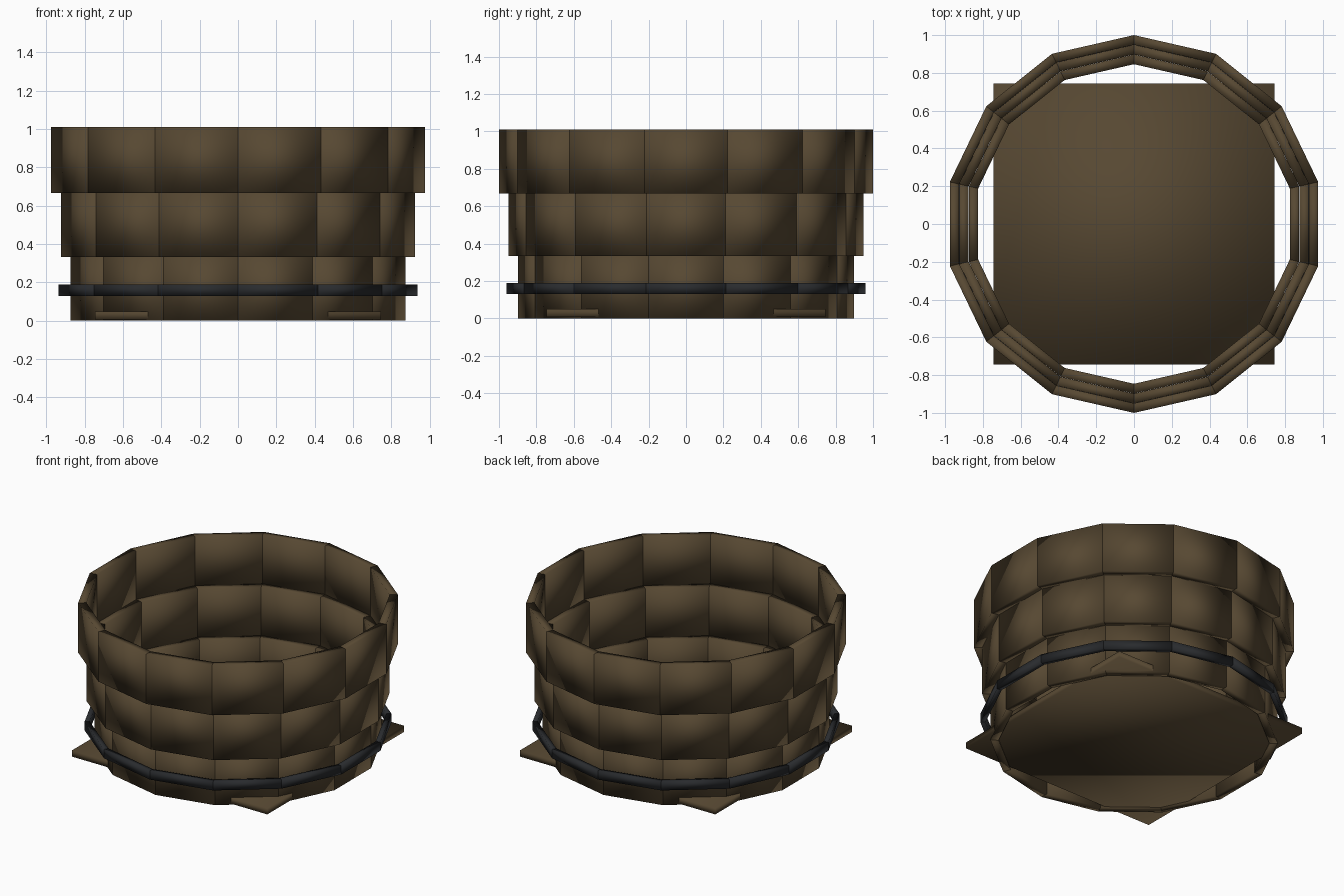
import bpy
import bmesh
from math import cos, sin, pi

cube = bpy.data.objects.get("Cube")
if cube:
    bpy.data.objects.remove(cube, do_unlink=True)

SIDES = 14


def make_material(name, colour):
    mat = bpy.data.materials.new(name)
    mat.use_nodes = True
    mat.diffuse_color = (*colour, 1)
    bsdf = mat.node_tree.nodes["Principled BSDF"]
    bsdf.inputs["Base Color"].default_value = (*colour, 1)
    bsdf.inputs["Roughness"].default_value = 0.8
    return mat


wood = make_material("dark brown wood", (0.095, 0.065, 0.032))
iron = make_material("black iron", (0.022, 0.024, 0.027))


def finish(name, bm, mat):
    """Turn a bmesh into a softly shaded object."""
    bmesh.ops.recalc_face_normals(bm, faces=bm.faces)
    for face in bm.faces:
        face.smooth = True
    mesh = bpy.data.meshes.new(name)
    bm.to_mesh(mesh)
    bm.free()
    mesh.materials.append(mat)
    obj = bpy.data.objects.new(name, mesh)
    bpy.context.collection.objects.link(obj)
    return obj


def block_ring(name, outer, inner, bottom, top, mat):
    """Ring of separate mitred blocks; radii are measured to the corners."""
    bm = bmesh.new()
    for i in range(SIDES):
        a = pi / 2 + 2 * pi * i / SIDES
        b = a + 2 * pi / SIDES
        loops = []
        for z in (bottom, top):
            loops.append([bm.verts.new((r * cos(t), r * sin(t), z))
                          for r, t in ((outer, a), (outer, b), (inner, b), (inner, a))])
        low, high = loops
        bm.faces.new(low)
        bm.faces.new(high)
        for k in range(4):
            n = (k + 1) % 4
            bm.faces.new((low[k], low[n], high[n], high[k]))
    return finish(name, bm, mat)


# Three stepped tiers of staves, each wider than the one below
for i, name in enumerate(("lower_staves", "middle_staves", "upper_staves")):
    radius = 0.897 + 0.0515 * i
    bottom = i / 3
    block_ring(name, radius, radius - 0.051, bottom, bottom + 0.343, wood)

# Loose hoop around the lowest tier
block_ring("hoop", 0.96, 0.928, 0.13, 0.19, iron)

# Square floor board whose corners stick out past the staves
bm = bmesh.new()
bmesh.ops.create_cube(bm, size=1)
bmesh.ops.scale(bm, vec=(1.49, 1.49, 0.042), verts=bm.verts)
bmesh.ops.translate(bm, vec=(0, 0, 0.028), verts=bm.verts)
finish("floor_board", bm, wood)
